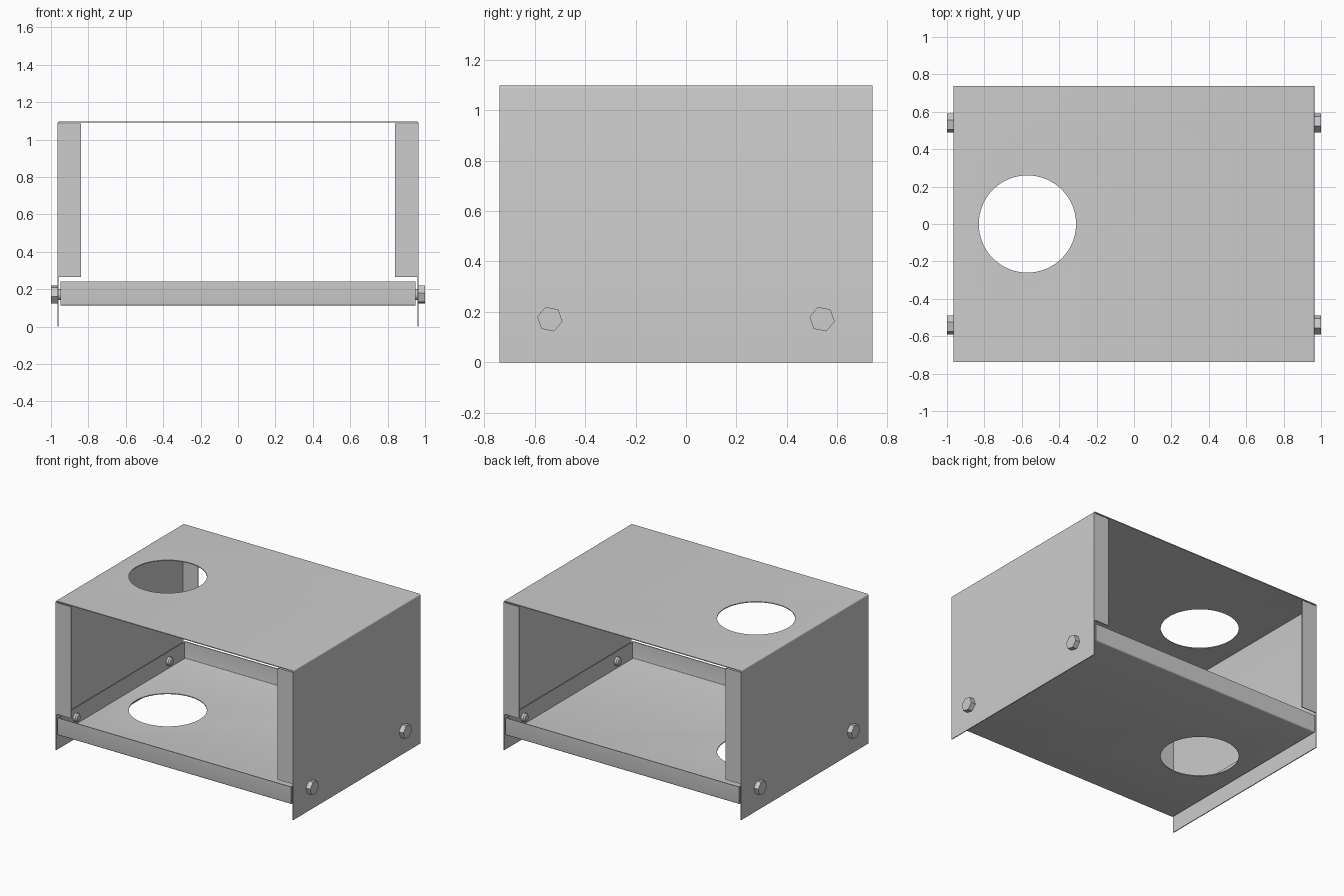
import bpy
import bmesh
import math
from mathutils import Vector, Matrix

cube = bpy.data.objects.get("Cube")
if cube:
    bpy.data.objects.remove(cube, do_unlink=True)

T = 0.006                      # sheet thickness
HX, HY, TOP = 0.965, 0.739, 1.097
TRAY_X, TRAY_LOW, TRAY_TOP = 0.948, 0.112, 0.24
HOLE_X, HOLE_R = -0.57, 0.26

steel = bpy.data.materials.new("light grey steel")
steel.use_nodes = True
grey = (0.604, 0.604, 0.604, 1)
steel.diffuse_color = grey
steel.node_tree.nodes["Principled BSDF"].inputs["Base Color"].default_value = grey


def finish(name, bm):
    bmesh.ops.recalc_face_normals(bm, faces=bm.faces)
    mesh = bpy.data.meshes.new(name)
    bm.to_mesh(mesh)
    bm.free()
    mesh.materials.append(steel)
    obj = bpy.data.objects.new(name, mesh)
    bpy.context.collection.objects.link(obj)
    return obj


def plate(name, low, high):
    """Flat sheet between two opposite corners."""
    low, high = Vector(low), Vector(high)
    bm = bmesh.new()
    bmesh.ops.create_cube(bm, size=1)
    bmesh.ops.scale(bm, vec=high - low, verts=bm.verts)
    bmesh.ops.translate(bm, vec=(low + high) / 2, verts=bm.verts)
    return finish(name, bm)


def channel(name, half_w, bend_z, edge_z, half_len, along_x):
    """Sheet bent to a U section with rounded outer bends."""
    s = 1 if edge_z > bend_z else -1

    def side(inset, radius):
        w, z = half_w - inset, bend_z + s * inset
        pts = [(w, edge_z)]
        for i in range(5):
            a = math.radians(90 * i / 4)
            pts.append((w - radius + radius * math.cos(a),
                        z + s * (radius - radius * math.sin(a))))
        return pts + [(-u, v) for u, v in reversed(pts)]

    loop = side(0, 0.01) + side(T, 0.01 - T)[::-1]
    bm = bmesh.new()
    if along_x:
        verts = [bm.verts.new((-half_len, u, v)) for u, v in loop]
        step = (2 * half_len, 0, 0)
    else:
        verts = [bm.verts.new((u, -half_len, v)) for u, v in loop]
        step = (0, 2 * half_len, 0)
    face = bm.faces.new(verts)
    ext = bmesh.ops.extrude_face_region(bm, geom=[face])["geom"]
    bmesh.ops.translate(bm, vec=step,
                        verts=[g for g in ext if isinstance(g, bmesh.types.BMVert)])
    return finish(name, bm)


def cut_hole(obj, z):
    """Round opening through a sheet at height z."""
    bm = bmesh.new()
    bmesh.ops.create_cone(bm, cap_ends=True, segments=64, radius1=HOLE_R,
                          radius2=HOLE_R, depth=0.06,
                          matrix=Matrix.Translation((HOLE_X, 0, z)))
    cutter = finish("hole_cutter", bm)
    cutter.hide_render = True
    mod = obj.modifiers.new("hole", "BOOLEAN")
    mod.operation = "DIFFERENCE"
    mod.solver = "EXACT"
    mod.object = cutter
    bpy.context.view_layer.objects.active = obj
    bpy.ops.object.modifier_apply(modifier=mod.name)
    bpy.data.objects.remove(cutter, do_unlink=True)


def bolt(name, sx, y, z):
    """Hex head outside the cover, chamfered shank reaching inside the tray."""
    bm = bmesh.new()

    def section(x0, x1, r0, r1, segments, turn):
        m = (Matrix.Translation(((x0 + x1) / 2, 0, 0))
             @ Matrix.Rotation(math.radians(turn), 4, "X")
             @ Matrix.Rotation(math.radians(90), 4, "Y"))
        bmesh.ops.create_cone(bm, cap_ends=True, segments=segments,
                              radius1=r0, radius2=r1, depth=x1 - x0, matrix=m)

    section(HX, 1.0, 0.051, 0.051, 6, 49)
    section(0.925, HX, 0.03, 0.03, 24, 0)
    section(0.915, 0.925, 0.02, 0.03, 24, 0)
    turn = 0 if sx > 0 else math.pi
    bmesh.ops.transform(bm, verts=bm.verts,
                        matrix=Matrix.Translation((0, y, z)) @ Matrix.Rotation(turn, 4, "Z"))
    return finish(name, bm)


# Cover and tray, each folded from one sheet
cover = channel("cover", HX, TOP, 0, HY, False)
cut_hole(cover, TOP)
tray = channel("tray", HY, TRAY_LOW, TRAY_TOP, TRAY_X, True)
cut_hole(tray, TRAY_LOW)

for sx, side in ((1, "left"), (-1, "right")):
    # Upturned side lip of the tray
    plate(f"tray_lip_{side}", (sx * TRAY_X, -HY + 0.012, TRAY_LOW + T),
          (sx * (TRAY_X - T), HY - 0.012, TRAY_TOP))
    for sy, end in ((-1, "front"), (1, "back")):
        # Inward flange of the cover wall
        plate(f"cover_flange_{end}_{side}", (sx * 0.84, sy * (HY - T), 0.265),
              (sx * (HX - T), sy * HY, 1.085))
        bolt(f"bolt_{end}_{side}", sx, sy * 0.54, 0.171)

# Negative extents flip the plates, so make every normal point outward and shade
bpy.ops.object.select_all(action="DESELECT")
for obj in bpy.context.collection.objects:
    if obj.type == "MESH" and steel.name in obj.data.materials:
        obj.select_set(True)
        bpy.context.view_layer.objects.active = obj
bpy.ops.object.shade_smooth_by_angle(angle=math.radians(30))
